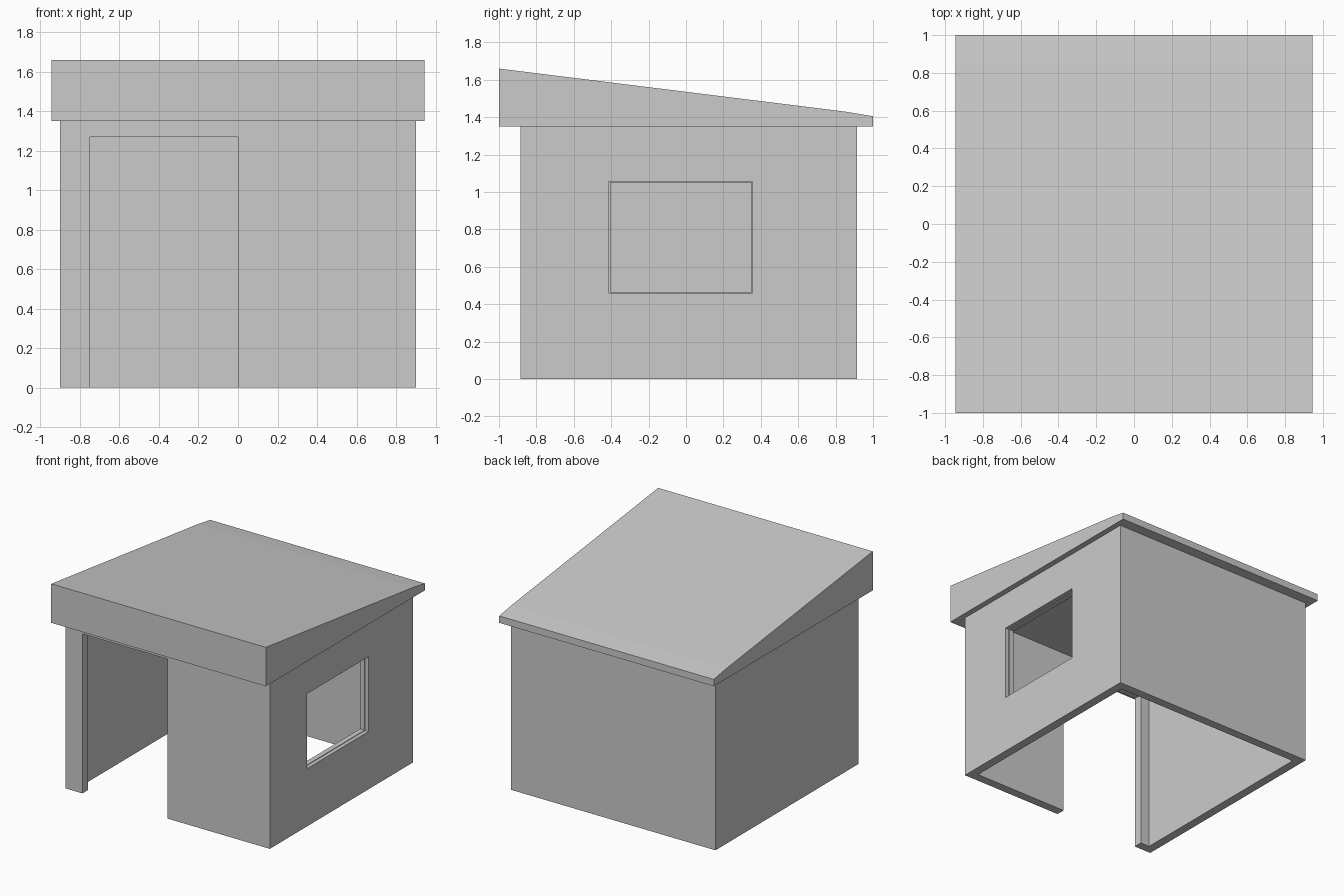
import bpy
import bmesh

if "Cube" in bpy.data.objects:
    bpy.data.objects.remove(bpy.data.objects["Cube"])


def prism(name, outline, x0, x1):
    """Extrude a (y, z) outline along x."""
    bm = bmesh.new()
    face = bm.faces.new([bm.verts.new((x0, y, z)) for y, z in outline])
    ext = bmesh.ops.extrude_face_region(bm, geom=[face])
    moved = [v for v in ext["geom"] if isinstance(v, bmesh.types.BMVert)]
    bmesh.ops.translate(bm, verts=moved, vec=(x1 - x0, 0, 0))
    bmesh.ops.recalc_face_normals(bm, faces=bm.faces)
    mesh = bpy.data.meshes.new(name)
    bm.to_mesh(mesh)
    bm.free()
    obj = bpy.data.objects.new(name, mesh)
    bpy.context.collection.objects.link(obj)
    return obj


def box(name, x, y, z):
    return prism(name, [(y[0], z[0]), (y[1], z[0]), (y[1], z[1]), (y[0], z[1])], *x)


def cut(target, name, x, y, z):
    cutter = box(name, x, y, z)
    cutter.hide_render = True
    cutter.hide_set(True)
    mod = target.modifiers.new(name, 'BOOLEAN')
    mod.operation = 'DIFFERENCE'
    mod.solver = 'EXACT'
    mod.object = cutter
    bpy.context.view_layer.objects.active = target
    bpy.ops.object.modifier_apply(modifier=name)
    bpy.data.objects.remove(cutter)


# Walls: an open-bottomed shell
W, T, H = 0.90, 0.07, 1.35
front, back = -0.885, 0.915
walls = box("walls", (-W, W), (front, back), (0, H))
cut(walls, "room_cutter", (-W + T, W - T), (front + T, back - T), (-0.1, H + 0.1))

# Doorway in the front wall
cut(walls, "door_cutter", (-0.75, 0.0), (front - 0.1, front + T + 0.05), (-0.1, 1.27))

# Window in the right wall, with a shallow step around the outside
cut(walls, "window_cutter", (W - T - 0.05, W + 0.1), (-0.405, 0.35), (0.465, 1.05))
cut(walls, "window_step_cutter", (W - 0.03, W + 0.1), (-0.415, 0.355), (0.46, 1.055))

# Sloping roof with a deep front fascia and a slight kink near the back
prism("roof", [(-1, H), (1, H), (1, 1.405), (0.85, 1.43), (-1, 1.66)], -0.945, 0.945)
